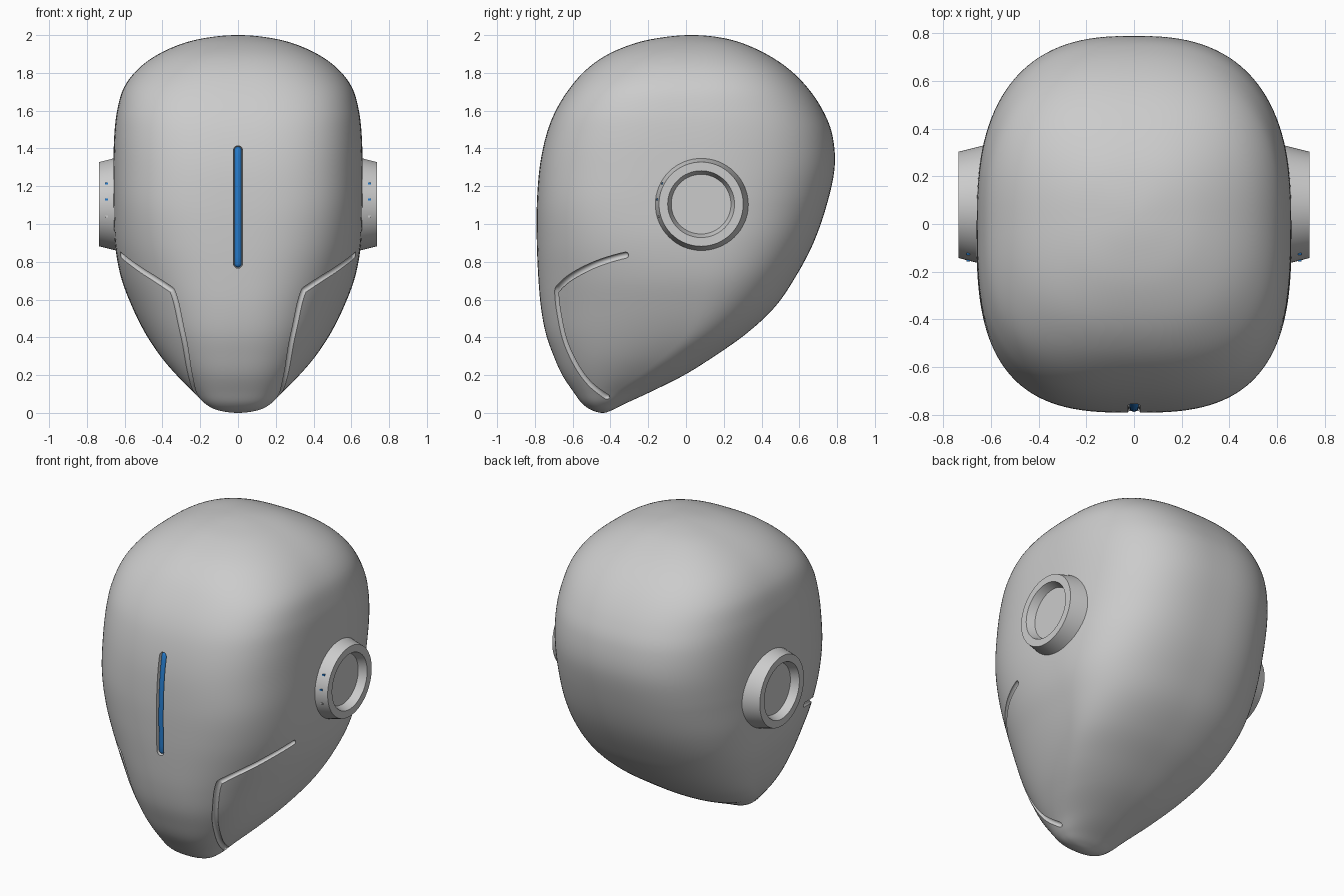
import bpy, bmesh, math
from mathutils import Vector

if "Cube" in bpy.data.objects:
    bpy.data.objects.remove(bpy.data.objects["Cube"])

# Head sections: height, half width, front y, back y, widest y, front squareness
ROWS = [
    (0.000, 0.000, -.440, -.440, -.44, 2.2),
    (0.015, 0.110, -.500, -.390, -.44, 2.3),
    (0.050, 0.175, -.550, -.320, -.43, 2.4),
    (0.110, 0.235, -.595, -.190, -.38, 2.5),
    (0.200, 0.325, -.655, -.010, -.25, 2.5),
    (0.300, 0.410, -.700, 0.150, -.12, 2.5),
    (0.420, 0.490, -.742, 0.320, 0.00, 2.5),
    (0.560, 0.560, -.768, 0.470, 0.05, 2.5),
    (0.720, 0.620, -.782, 0.580, 0.06, 2.6),
    (0.900, 0.652, -.790, 0.675, 0.03, 2.8),
    (1.100, 0.660, -.790, 0.745, 0.00, 3.0),
    (1.300, 0.660, -.775, 0.787, 0.00, 3.0),
    (1.470, 0.655, -.740, 0.775, 0.00, 3.0),
    (1.600, 0.640, -.690, 0.725, 0.00, 3.0),
    (1.720, 0.605, -.615, 0.645, 0.01, 2.9),
    (1.820, 0.530, -.525, 0.545, 0.02, 2.7),
    (1.900, 0.420, -.410, 0.425, 0.02, 2.6),
    (1.960, 0.280, -.260, 0.290, 0.03, 2.5),
    (1.990, 0.140, -.110, 0.165, 0.03, 2.4),
    (2.000, 0.000, 0.030, 0.030, 0.03, 2.4),
]


def beyond(end, near):
    return (near[0],) + tuple(2 * e - n for e, n in zip(end[1:5], near[1:5])) + (near[5],)


PADDED = [beyond(ROWS[0], ROWS[1])] + ROWS + [beyond(ROWS[-1], ROWS[-2])]


def spline(pts, u):
    """Catmull-Rom through padded points, u counted from the second point."""
    i = min(int(u), len(pts) - 4)
    t = u - i
    return [0.5 * (2 * b + (c - a) * t + (2 * a - 5 * b + 4 * c - d) * t * t
                   + (3 * b - a - 3 * c + d) * t ** 3)
            for a, b, c, d in zip(*pts[i:i + 4])]


def section(z):
    lo, hi = 0.0, len(ROWS) - 1.0
    for _ in range(40):
        mid = (lo + hi) / 2
        if spline(PADDED, mid)[0] < z:
            lo = mid
        else:
            hi = mid
    return spline(PADDED, lo)


def back_power(z):
    return min(2.6, 2.15 + 0.4 * z)


def side_x(y, z):
    _, w, yf, yb, yc, n = section(z)
    if y > yc:
        n = back_power(z)
    k = (y - yc) / ((yb if y > yc else yf) - yc)
    return w * max(0.0, 1 - min(1, abs(k)) ** n) ** (1 / n)


def finish(name, bm):
    bmesh.ops.recalc_face_normals(bm, faces=bm.faces)
    me = bpy.data.meshes.new(name)
    bm.to_mesh(me)
    bm.free()
    ob = bpy.data.objects.new(name, me)
    bpy.context.collection.objects.link(ob)
    return ob


def smooth(ob, deg=30):
    bpy.ops.object.select_all(action='DESELECT')
    ob.select_set(True)
    bpy.context.view_layer.objects.active = ob
    bpy.ops.object.shade_smooth_by_angle(angle=math.radians(deg))


def loft(name, rings):
    """Skin closed rings; a ring of one point closes to a pole."""
    bm = bmesh.new()
    rows = [[bm.verts.new(p) for p in ring] for ring in rings]
    for a, b in zip(rows, rows[1:]):
        n = max(len(a), len(b))
        for i in range(n):
            j = (i + 1) % n
            if len(a) == 1:
                bm.faces.new((a[0], b[i], b[j]))
            elif len(b) == 1:
                bm.faces.new((a[i], a[j], b[0]))
            else:
                bm.faces.new((a[i], a[j], b[j], b[i]))
    return finish(name, bm)


def tube(name, pts, r, sides=14):
    """Round-ended tube along a path."""
    pts = [Vector(p) for p in pts]
    rings = []

    def ring(c, t, rad):
        u = t.cross(Vector((1, 0, 0))).normalized()
        v = t.cross(u)
        return [c + rad * (u * math.cos(a) + v * math.sin(a))
                for a in (2 * math.pi * k / sides for k in range(sides))]
    t0 = (pts[1] - pts[0]).normalized()
    t1 = (pts[-1] - pts[-2]).normalized()
    caps = [math.radians(d) for d in (30, 60)]
    rings.append([pts[0] - t0 * r])
    rings += [ring(pts[0] - t0 * r * math.cos(a), t0, r * math.sin(a)) for a in caps]
    for i, p in enumerate(pts):
        t = (pts[min(i + 1, len(pts) - 1)] - pts[max(i - 1, 0)]).normalized()
        rings.append(ring(p, t, r))
    rings += [ring(pts[-1] + t1 * r * math.cos(a), t1, r * math.sin(a)) for a in reversed(caps)]
    rings.append([pts[-1] + t1 * r])
    return loft(name, rings)


# Head shell
SIDES, STEPS = 128, 7
rings = [[(0, -.44, 0)]]
for k in range(1, (len(ROWS) - 1) * STEPS):
    z, w, yf, yb, yc, nf = spline(PADDED, k / STEPS)
    ring = []
    for i in range(SIDES):
        a = 2 * math.pi * i / SIDES
        c, s = math.cos(a), math.sin(a)
        n = back_power(z) if s > 0 else nf
        reach = yb - yc if s > 0 else yc - yf
        ring.append((math.copysign(w * abs(c) ** (2 / n), c),
                     yc + math.copysign(reach * abs(s) ** (2 / n), s), z))
    rings.append(ring)
rings.append([(0, .03, 2)])
head = loft("head_shell", rings)

# Cheek grooves: path in (y, z), projected onto the shell
upper = [(-.22, .845), (-.32, .835), (-.47, .79), (-.60, .725), (-.672, .665)]
lower = [(-.685, .63), (-.672, .52), (-.64, .38), (-.58, .25), (-.51, .155), (-.42, .085), (-.36, .05)]
path = upper + lower
yz = [spline(path, k / 5) for k in range((len(path) - 3) * 5 + 1)]
cutters = [tube("groove_cutter", [(s * side_x(y, z), y, z) for y, z in yz], 0.017)
           for s in (1, -1)]

# Face slot
zs = [0.79 + 0.60 * k / 16 for k in range(17)]
cutters.append(tube("slot_cutter", [(0, section(z)[2] + 0.006, z) for z in zs], 0.025))

for cutter in cutters:
    cutter.hide_render = True
    mod = head.modifiers.new("cut", 'BOOLEAN')
    mod.operation = 'DIFFERENCE'
    mod.solver = 'EXACT'
    mod.object = cutter
    bpy.context.view_layer.objects.active = head
    bpy.ops.object.modifier_apply(modifier=mod.name)
    bpy.data.objects.remove(cutter)
smooth(head)

# Blue light strip in the slot
blue = bpy.data.materials.new("blue_light")
blue.diffuse_color = (0.02, 0.2, 0.6, 1)
blue.use_nodes = True
blue.node_tree.nodes["Principled BSDF"].inputs["Base Color"].default_value = blue.diffuse_color
strip = tube("face_light", [(0, section(z)[2] + 0.024, z) for z in zs], 0.02)
strip.data.materials.append(blue)
smooth(strip, 50)

# Ear discs with recessed centres, and small lamps on their front edge
EAR_Y, EAR_Z = 0.08, 1.105
profile = [(.60, 0), (.60, .257), (.735, .223), (.735, .177), (.685, .158), (.685, 0)]
for side, s in (("right", 1), ("left", -1)):
    rings = [[(s * x, EAR_Y + r * math.cos(a), EAR_Z + r * math.sin(a))
              for a in (2 * math.pi * k / 64 for k in range(64 if r else 1))]
             for x, r in profile]
    smooth(loft("ear_disc_" + side, rings))
    for i, z in enumerate((1.04, 1.13, 1.215)):
        bm = bmesh.new()
        bmesh.ops.create_cube(bm, size=0.01)
        y = EAR_Y - math.sqrt(0.233 ** 2 - (z - EAR_Z) ** 2)
        bmesh.ops.scale(bm, vec=(1.6, 1, 1), verts=bm.verts)
        bmesh.ops.translate(bm, vec=(s * 0.695, y, z), verts=bm.verts)
        lamp = finish(f"ear_lamp_{side}_{i + 1}", bm)
        if i:
            lamp.data.materials.append(blue)
